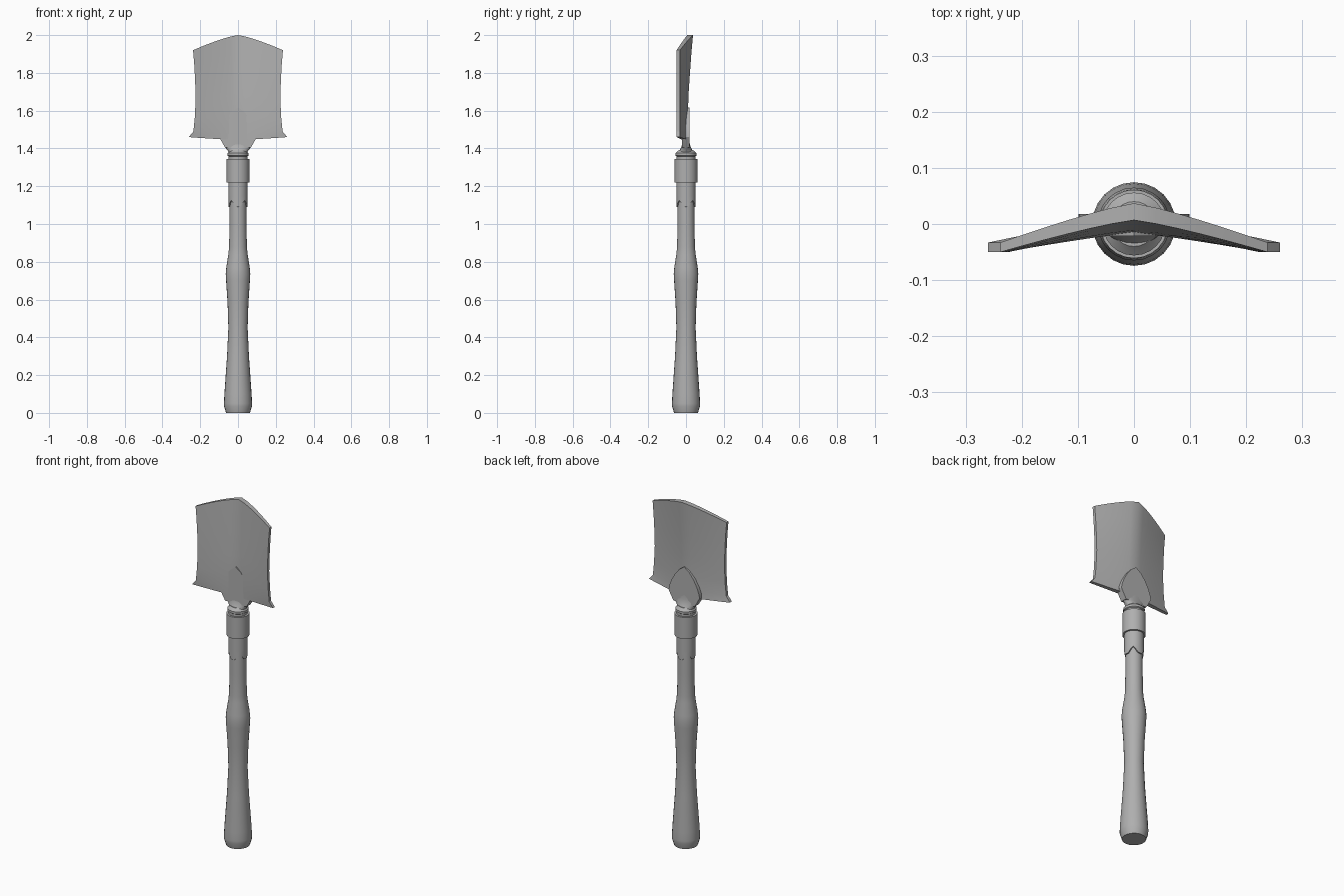
import bpy, bmesh, math

if "Cube" in bpy.data.objects:
    bpy.data.objects.remove(bpy.data.objects["Cube"])

SIDES = 24
steel = bpy.data.materials.new("dark_grey")
steel.diffuse_color = (.43, .43, .43, 1)
steel.use_nodes = True
steel.node_tree.nodes["Principled BSDF"].inputs["Base Color"].default_value = steel.diffuse_color


def finish(name, bm, angle=30):
    bmesh.ops.recalc_face_normals(bm, faces=bm.faces)
    me = bpy.data.meshes.new(name)
    bm.to_mesh(me)
    bm.free()
    me.materials.append(steel)
    ob = bpy.data.objects.new(name, me)
    bpy.context.collection.objects.link(ob)
    bpy.ops.object.select_all(action='DESELECT')
    ob.select_set(True)
    bpy.context.view_layer.objects.active = ob
    bpy.ops.object.shade_smooth_by_angle(angle=math.radians(angle))
    return ob


def loft(name, rows, wave=0.0, sides=SIDES):
    """Stack of ellipses (z, rx, ry); wave scallops the two lowest rows."""
    bm = bmesh.new()
    rings = []
    for i, (z, rx, ry) in enumerate(rows):
        ring = []
        for k in range(sides):
            a = 2 * math.pi * k / sides
            dz = wave * math.sin(2 * a) ** 4 if i < 2 else 0
            ring.append(bm.verts.new((rx * math.cos(a), ry * math.sin(a), z + dz)))
        rings.append(ring)
    for a, b in zip(rings, rings[1:]):
        for k in range(sides):
            n = (k + 1) % sides
            bm.faces.new((a[k], a[n], b[n], b[k]))
    if not wave:
        bm.faces.new(rings[0])
    bm.faces.new(rings[-1])
    return finish(name, bm)


def lathe(name, profile, wave=0.0):
    return loft(name, [(z, r, r) for z, r in profile], wave)


# Wooden grip with swelling in the middle and flared butt
lathe("handle", [(0, .063), (.035, .074), (.05, .0745), (.1, .072), (.3, .058),
                 (.45, .051), (.58, .055), (.70, .063), (.735, .065), (.77, .062),
                 (.84, .051), (.88, .047), (1.0, .045), (1.25, .044)])

# Metal sleeve with scalloped lower edge, collar nut and top rings
lathe("sleeve", [(1.09, .044), (1.091, .051), (1.15, .051), (1.24, .051)], wave=.035)
lathe("collar", [(1.22, .061), (1.345, .061)])
lathe("neck_rings", [(1.335, .05), (1.358, .05), (1.362, .056), (1.375, .056),
                     (1.382, .048), (1.39, .04)])

# Neck flattening from round to a plate
loft("neck", [(1.37, .048, .045), (1.383, .05, .038), (1.395, .06, .031),
              (1.41, .071, .024), (1.43, .082, .019), (1.455, .092, .018)])

# Leaf-shaped socket plate seen on both faces of the blade
half = [(.068, 1.405), (.083, 1.43), (.099, 1.46), (.097, 1.48), (.082, 1.52),
        (.06, 1.56), (.032, 1.595)]
outline = half + [(0, 1.618)] + [(-x, z) for x, z in reversed(half)]
bm = bmesh.new()
face = bm.faces.new([bm.verts.new((x, -.021, z)) for x, z in outline])
ext = bmesh.ops.extrude_face_region(bm, geom=[face])
bmesh.ops.translate(bm, vec=(0, .039, 0),
                    verts=[v for v in ext['geom'] if isinstance(v, bmesh.types.BMVert)])
finish("socket_plate", bm)

# Blade: bent plate, rows of (half width, edge z, centre z, front y, back y)
rows = [(.26, 1.46, 1.445, -.016, .013), (.251, 1.472, 1.462, -.016, .012),
        (.236, 1.49, 1.49, -.016, .011), (.229, 1.56, 1.57, -.016, .010),
        (.224, 1.66, 1.68, -.011, .013), (.227, 1.76, 1.80, -.004, .021),
        (.232, 1.85, 1.91, .002, .029), (.238, 1.92, 2.0, .007, .037)]
COLS = 12
bm = bmesh.new()
front, back = [], []
for w, ze, zc, yf, yb in rows:
    f, b = [], []
    for c in range(COLS + 1):
        t = 2 * c / COLS - 1
        s = abs(t) ** 1.2
        z = zc + (ze - zc) * abs(t) ** 1.3
        f.append(bm.verts.new((w * t, yf + (-.05 - yf) * s, z)))
        b.append(bm.verts.new((w * t, yb + (-.033 - yb) * s, z)))
    front.append(f)
    back.append(b)
for grid in (front, back):
    for p, q in zip(grid, grid[1:]):
        for c in range(COLS):
            bm.faces.new((p[c], p[c + 1], q[c + 1], q[c]))
# Rim closing front and back faces
for r in (0, -1):
    for c in range(COLS):
        bm.faces.new((front[r][c], front[r][c + 1], back[r][c + 1], back[r][c]))
for c in (0, -1):
    for r in range(len(rows) - 1):
        bm.faces.new((front[r][c], front[r + 1][c], back[r + 1][c], back[r][c]))
finish("blade", bm)
